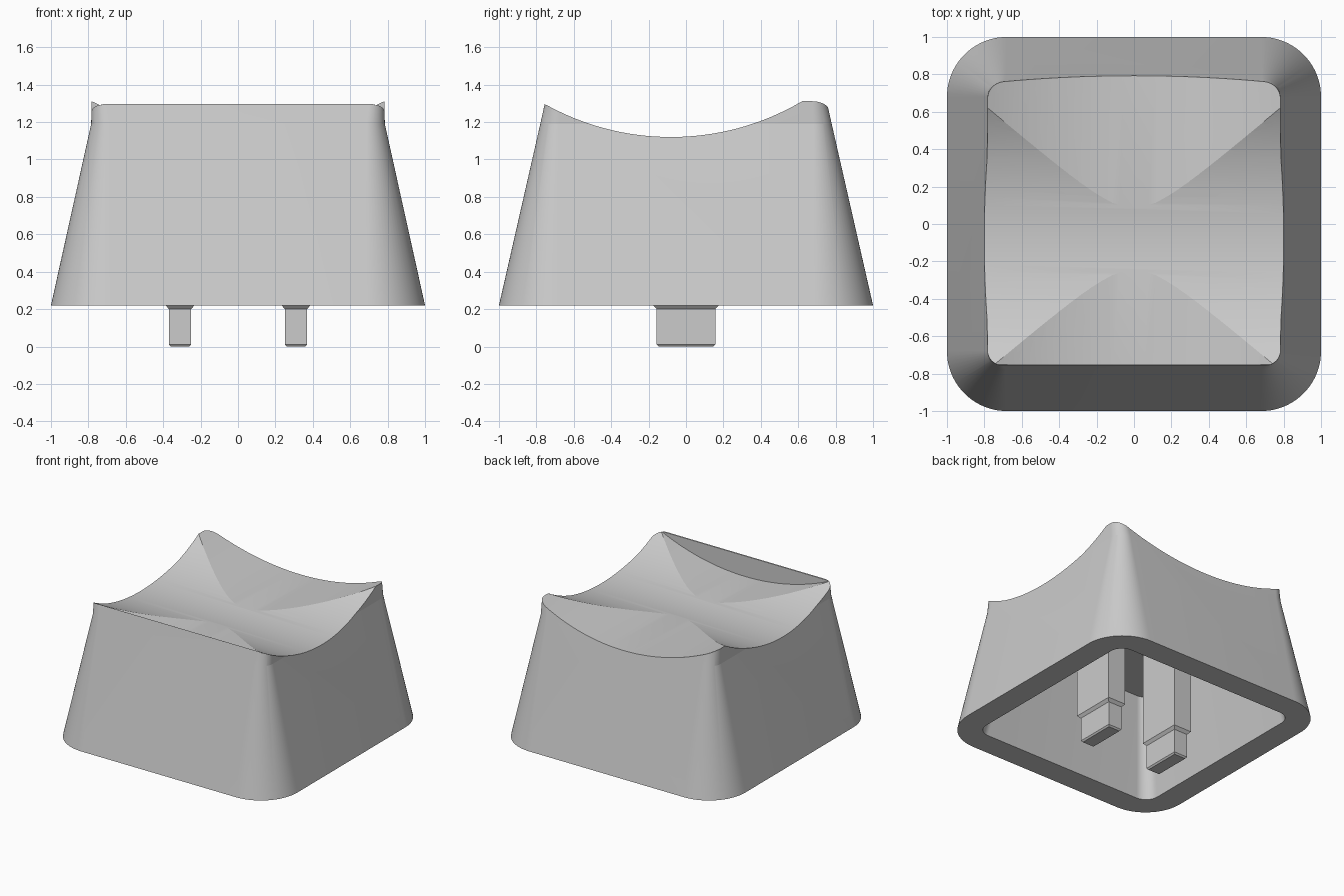
import bpy, bmesh, math
from mathutils import Matrix

if "Cube" in bpy.data.objects:
    bpy.data.objects.remove(bpy.data.objects["Cube"])

grey = bpy.data.materials.new("plain grey")
grey.diffuse_color = (0.6, 0.6, 0.6, 1)
grey.use_nodes = True
grey.node_tree.nodes["Principled BSDF"].inputs["Base Color"].default_value = grey.diffuse_color


def outline(hx, hy, r, n):
    """Rounded rectangle; n steps per corner (0 = square corner)."""
    pts = []
    for q, (sx, sy) in enumerate([(1, 1), (-1, 1), (-1, -1), (1, -1)]):
        for i in range(n + 1):
            a = math.pi / 2 * (q + (i / n if n else 0.5))
            pts.append((sx * (hx - r) + r * math.cos(a), sy * (hy - r) + r * math.sin(a)))
    return pts


def finish(name, bm):
    bmesh.ops.recalc_face_normals(bm, faces=bm.faces)
    me = bpy.data.meshes.new(name)
    bm.to_mesh(me)
    bm.free()
    me.materials.append(grey)
    ob = bpy.data.objects.new(name, me)
    bpy.context.collection.objects.link(ob)
    return ob


def loft(name, sections, n=0, cx=0):
    """Skin a stack of (z, half x, half y, corner radius) sections."""
    bm = bmesh.new()
    rings = [[bm.verts.new((x + cx, y, z)) for x, y in outline(hx, hy, r, n)]
             for z, hx, hy, r in sections]
    for a, b in zip(rings, rings[1:]):
        for i in range(len(a)):
            j = (i + 1) % len(a)
            bm.faces.new((a[i], a[j], b[j], b[i]))
    bm.faces.new(rings[0])
    bm.faces.new(rings[-1])
    return finish(name, bm)


def cylinder(name, radius, depth, rot, loc):
    bm = bmesh.new()
    bmesh.ops.create_cone(bm, cap_ends=True, segments=192, radius1=radius,
                          radius2=radius, depth=depth,
                          matrix=Matrix.Translation(loc) @ rot)
    return finish(name, bm)


# Tapered outer shell
cap = loft("cap_shell", [(0.22, 1, 1, 0.32), (1.19, 0.785, 0.779, 0.1),
                         (1.34, 0.782, 0.746, 0.075)], n=20)

# Hollow underside, and two crossing scoops; the lengthwise one stops at the front lip
cutters = [
    loft("cavity_cutter", [(0.1, 0.829, 0.829, 0.11), (0.97, 0.667, 0.667, 0.08)], n=16),
    cylinder("side_scoop_cutter", 1.38, 3, Matrix.Rotation(math.pi / 2, 4, 'Y'),
             (0, -0.08, 1.12 + 1.38)),
    cylinder("back_scoop_cutter", 1.78, 2.25, Matrix.Rotation(math.pi / 2, 4, 'X'),
             (0, -0.75 + 1.125, 1.13 + 1.78)),
]
bpy.context.view_layer.objects.active = cap
cap.select_set(True)
for c in cutters:
    m = cap.modifiers.new("cut", 'BOOLEAN')
    m.operation, m.object, m.solver = 'DIFFERENCE', c, 'EXACT'
    bpy.ops.object.modifier_apply(modifier=m.name)
    bpy.data.objects.remove(c)
bpy.ops.object.shade_smooth_by_angle(angle=math.radians(8))

# Two stepped stem prongs
for side, cx in (("left", -0.31), ("right", 0.31)):
    loft(side + "_prong", [(0, 0.05, 0.147, 0), (0.012, 0.06, 0.157, 0),
                           (0.2, 0.06, 0.157, 0), (0.222, 0.078, 0.177, 0),
                           (0.975, 0.078, 0.177, 0)], cx=cx)
